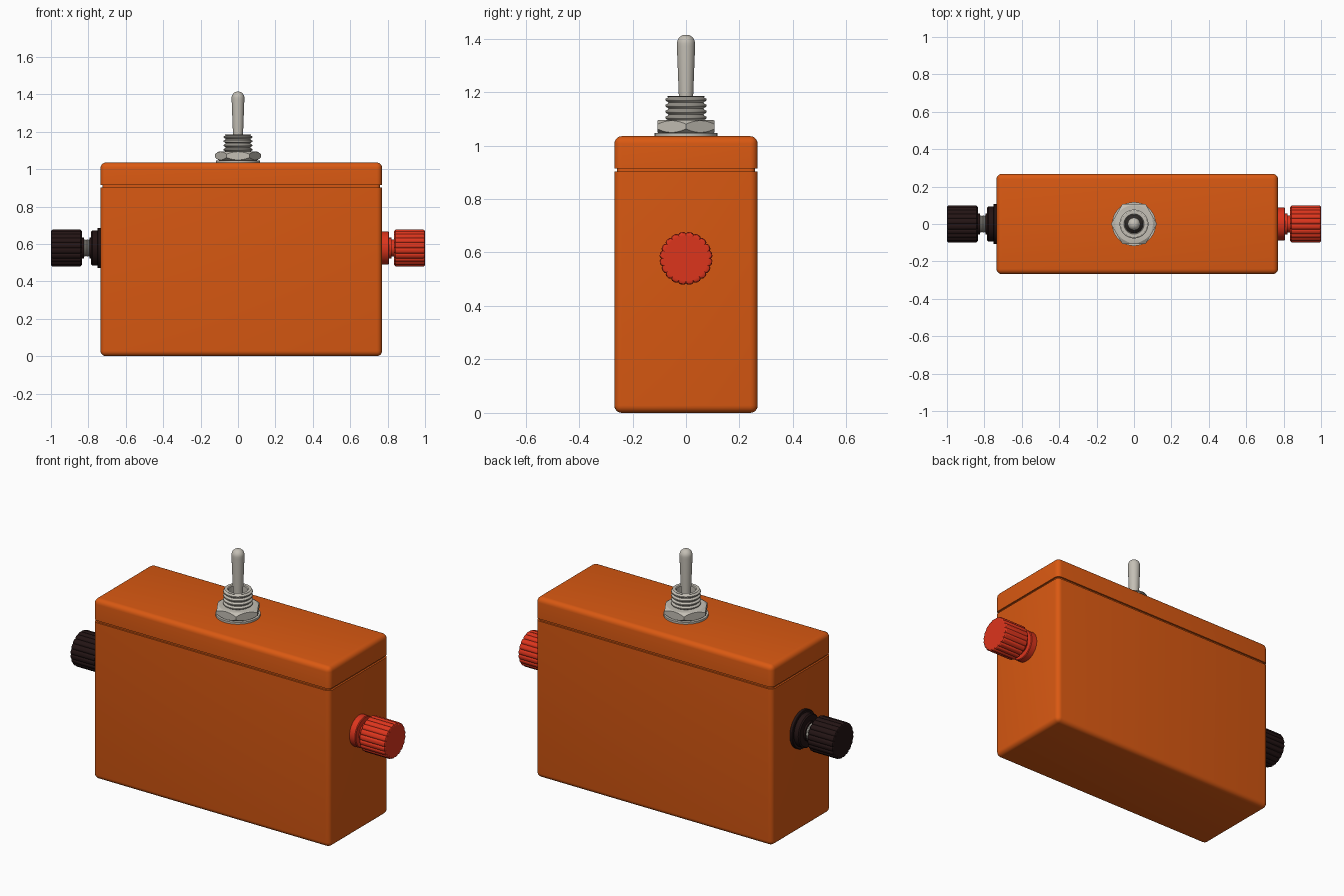
import bpy, bmesh, math
from mathutils import Matrix

if "Cube" in bpy.data.objects:
    bpy.data.objects.remove(bpy.data.objects["Cube"])


def material(name, rgb):
    m = bpy.data.materials.new(name)
    m.diffuse_color = (*rgb, 1)
    m.use_nodes = True
    m.node_tree.nodes["Principled BSDF"].inputs["Base Color"].default_value = m.diffuse_color
    return m


ORANGE = material("orange plastic", (0.70, 0.10, 0.006))
RED = material("red plastic", (0.72, 0.035, 0.012))
BLACK = material("black plastic", (0.017, 0.007, 0.007))
METAL = material("nickel metal", (0.55, 0.52, 0.46))
DARK = material("dark recess", (0.03, 0.025, 0.022))


def finish(name, bm, mat, matrix=Matrix(), angle=35):
    bmesh.ops.recalc_face_normals(bm, faces=bm.faces[:])
    bm.transform(matrix)
    me = bpy.data.meshes.new(name)
    bm.to_mesh(me)
    bm.free()
    me.materials.append(mat)
    me.polygons.foreach_set("use_smooth", [True] * len(me.polygons))
    me.set_sharp_from_angle(angle=math.radians(angle))
    ob = bpy.data.objects.new(name, me)
    bpy.context.collection.objects.link(ob)
    return ob


def loft(name, rings, mat, matrix=Matrix(), segs=48, angle=35):
    """Stack rings along z; each ring is (r, z) or a function of the angle giving (r, z)."""
    bm = bmesh.new()
    loops = []
    for ring in rings:
        loop = []
        for i in range(segs):
            t = math.tau * i / segs
            r, z = ring(t) if callable(ring) else ring
            loop.append(bm.verts.new((r * math.cos(t), r * math.sin(t), z)))
        loops.append(loop)
    for a, b in zip(loops, loops[1:]):
        for i in range(segs):
            j = (i + 1) % segs
            bm.faces.new((a[i], a[j], b[j], b[i]))
    bm.faces.new(loops[0][::-1])
    bm.faces.new(loops[-1])
    return finish(name, bm, mat, matrix, angle)


X0, X1, HY = -0.735, 0.77, 0.268


def box(name, z0, z1, round_z, mat, inset=0.0, radius=0.028):
    """Case section with rounded upright edges and one rounded end at height round_z."""
    bm = bmesh.new()
    bmesh.ops.create_cube(bm, size=1)
    bm.transform(Matrix.Translation(((X0 + X1) / 2, 0, (z0 + z1) / 2))
                 @ Matrix.Diagonal((X1 - X0 - 2 * inset, 2 * (HY - inset), z1 - z0, 1)))
    edges = []
    for e in bm.edges:
        za, zb = (v.co.z for v in e.verts)
        upright = abs(za - zb) > 1e-4
        if upright or (round_z is not None and abs(za - round_z) < 1e-4):
            edges.append(e)
    bmesh.ops.bevel(bm, geom=edges, offset=radius, segments=5, profile=0.5, affect='EDGES')
    return finish(name, bm, mat)


# Case: body, lid and the recessed seam between them
box("case_body", 0.0, 0.902, 0.0, ORANGE)
box("case_lid", 0.914, 1.035, 1.035, ORANGE)
box("case_seam", 0.85, 0.96, None, ORANGE, inset=0.01, radius=0.02)

# Toggle switch: washer, chamfered hex nut, threaded bushing, lever
loft("switch_washer", [(0.117, 1.03), (0.117, 1.046)], METAL)

APO = 0.107


def hex_ring(z, side):
    def f(t):
        r = APO / math.cos(t % (math.pi / 3) - math.pi / 6)
        return r, z - side * (r - APO) * 0.8
    return f


loft("switch_nut", [(APO - 0.006, 1.046), hex_ring(1.049, -1), hex_ring(1.093, 1),
                    (APO - 0.006, 1.095)], METAL, segs=72, angle=25)

thread = [(0.066, 1.085)]
for k in range(4):
    z = 1.094 + k * 0.0225
    thread += [(0.066, z), (0.077, z + 0.007), (0.077, z + 0.013), (0.066, z + 0.0195)]
thread += [(0.071, 1.185), (0.054, 1.185), (0.05, 1.18), (0.05, 1.13)]
loft("switch_bushing", thread, METAL, angle=25)
loft("switch_recess", [(0.0495, 1.125), (0.0495, 1.134), (0.03, 1.15)], DARK)

lever = [(0.024, 1.12), (0.027, 1.19), (0.034, 1.37)]
lever += [(0.034 * math.cos(a), 1.381 + 0.034 * math.sin(a))
          for a in (math.pi / 2 * k / 8 for k in range(8))]
loft("switch_lever", lever, METAL, segs=32)


# Binding posts on the two ends
def place(x, side):
    return Matrix.Translation((x, 0, 0.578)) @ Matrix.Rotation(side * math.pi / 2, 4, 'Y')


def knob_ring(r, z, flutes=20):
    return lambda t: (r - 0.006 * (1 - abs(math.sin(flutes * t / 2))) ** 2, z)


def knob(name, z0, z1, mat, matrix):
    R = 0.099
    loft(name, [knob_ring(R - 0.008, z0), knob_ring(R, z0 + 0.008),
                knob_ring(R, z1 - 0.008), knob_ring(R - 0.003, z1 - 0.003),
                knob_ring(R - 0.009, z1)], mat, matrix, segs=160, angle=30)


right = place(X1, 1)
loft("red_collar", [(0.088, -0.01), (0.088, 0.034), (0.084, 0.038), (0.05, 0.038)], RED, right)
loft("red_neck", [(0.055, 0.03), (0.055, 0.05), (0.045, 0.051), (0.045, 0.075)], RED, right)
knob("red_knob", 0.065, 1.0 - X1, RED, right)

left = place(X0, -1)
loft("black_flange", [(0.108, -0.01), (0.108, 0.014), (0.105, 0.017)], BLACK, left)
loft("black_collar", [(0.094, 0.01), (0.094, 0.044), (0.088, 0.05), (0.055, 0.05),
                      (0.055, 0.06), (0.04, 0.06)], BLACK, left)
stud = [(0.042, 0.05)]
for k in range(4):
    z = 0.058 + k * 0.008
    stud += [(0.042, z), (0.047, z + 0.004)]
loft("black_post_stud", stud + [(0.042, 0.095), (0.042, 0.11)], METAL, left, angle=25)
loft("black_neck", [(0.055, 0.088), (0.055, 0.11)], BLACK, left)
knob("black_knob", 0.1, 1.0 + X0, BLACK, left)
